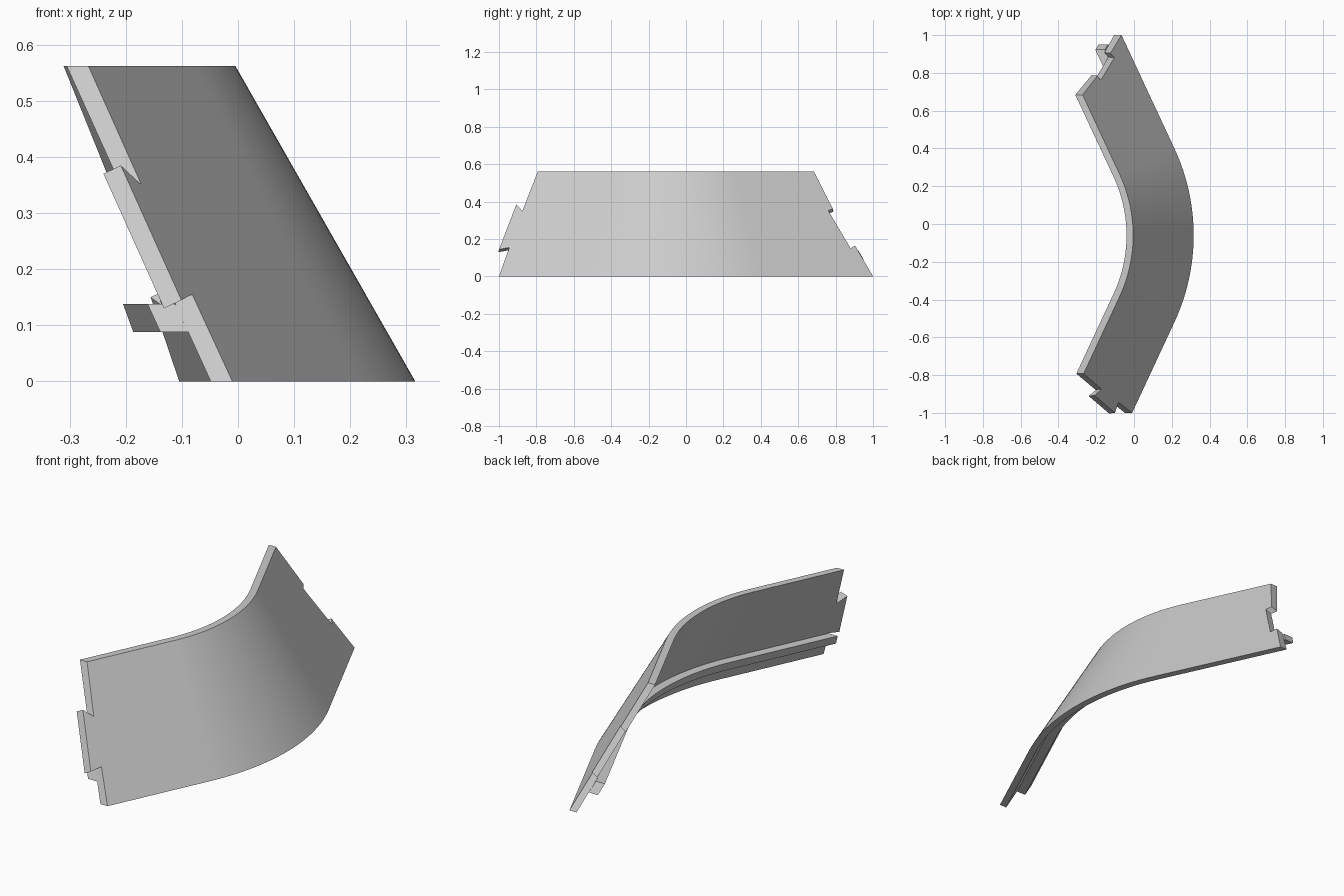
import bpy, bmesh, math

cube = bpy.data.objects.get("Cube")
if cube:
    bpy.data.objects.remove(cube, do_unlink=True)

BEND = math.radians(25)       # each arm turns away by this much
RADIUS, HEIGHT = 1.088, 0.562
LEAN = math.tan(math.radians(29.7))
CENTRE = (0.316 - RADIUS, -0.06)
THICK = 0.035
STEPS = 24

grey = bpy.data.materials.new("plain grey")
grey.use_nodes = True
grey.diffuse_color = (0.6, 0.6, 0.6, 1)
grey.node_tree.nodes["Principled BSDF"].inputs["Base Color"].default_value = (0.6, 0.6, 0.6, 1)


def surf(angle, run, z, depth):
    """Point on the leaning, bent wall; run is the distance along a straight arm."""
    r = RADIUS - LEAN * z - depth
    way = 1 if angle > 0 else -1
    return (CENTRE[0] + r * math.cos(angle) - way * run * math.sin(angle),
            CENTRE[1] + r * math.sin(angle) + way * run * math.cos(angle), z)


def end_point(angle, run, z, depth):
    """Arm ends are cut square to the y axis."""
    return surf(angle, run + depth * math.tan(BEND), z, depth)


def finish(name, bm):
    bmesh.ops.recalc_face_normals(bm, faces=bm.faces)
    mesh = bpy.data.meshes.new(name)
    bm.to_mesh(mesh)
    bm.free()
    mesh.materials.append(grey)
    obj = bpy.data.objects.new(name, mesh)
    bpy.context.collection.objects.link(obj)
    bpy.ops.object.select_all(action="DESELECT")
    obj.select_set(True)
    bpy.context.view_layer.objects.active = obj
    bpy.ops.object.shade_smooth_by_angle(angle=math.radians(20))


angles = [-BEND + 2 * BEND * i / STEPS for i in range(STEPS + 1)]

# Wall: tongue on the front end, matching notch on the back end
front_end = [(0.53, 0), (0.51, 0.155), (0.568, 0.145),
             (0.53, 0.385), (0.485, 0.35), (0.45, HEIGHT)]
back_end = [(0.663, 0), (0.60, 0.165), (0.57, 0.15),
            (0.492, 0.352), (0.521, 0.362), (0.463, HEIGHT)]

bm = bmesh.new()
loops = []
for depth in (0, THICK):
    def end_verts(angle, profile):
        verts = []
        for run, z in profile:
            drop = 0.43 * depth if 0 < z < HEIGHT else 0
            verts.append(bm.verts.new(end_point(angle, run, z - drop, depth)))
        return verts

    front = end_verts(-BEND, front_end)
    back = end_verts(BEND, back_end)
    low = [bm.verts.new(surf(a, 0, 0, depth)) for a in angles]
    high = [bm.verts.new(surf(a, 0, HEIGHT, depth)) for a in angles]
    bm.faces.new(front + [high[0], low[0]])
    bm.faces.new(back + [high[-1], low[-1]])
    for i in range(STEPS):
        bm.faces.new((low[i], low[i + 1], high[i + 1], high[i]))
    loops.append(front + high + back[::-1] + low[::-1])
outer, inner = loops
for i in range(len(outer)):
    j = (i + 1) % len(outer)
    bm.faces.new((outer[i], outer[j], inner[j], inner[i]))
finish("wall", bm)

# Ledge along the inner side
section = [(0.088, THICK), (0.138, THICK), (0.138, 0.08), (0.088, 0.08)]
bm = bmesh.new()
rings = [[bm.verts.new(end_point(-BEND, 0.53 - 0.142 * z, z, d)) for z, d in section]]
rings += [[bm.verts.new(surf(a, 0, z, d)) for z, d in section] for a in angles]
rings += [[bm.verts.new(end_point(BEND, 0.663 - 0.356 * z, z, d)) for z, d in section]]
for a, b in zip(rings, rings[1:]):
    for i in range(4):
        j = (i + 1) % 4
        bm.faces.new((a[i], a[j], b[j], b[i]))
bm.faces.new(rings[0])
bm.faces.new(rings[-1])
finish("inner_ledge", bm)
